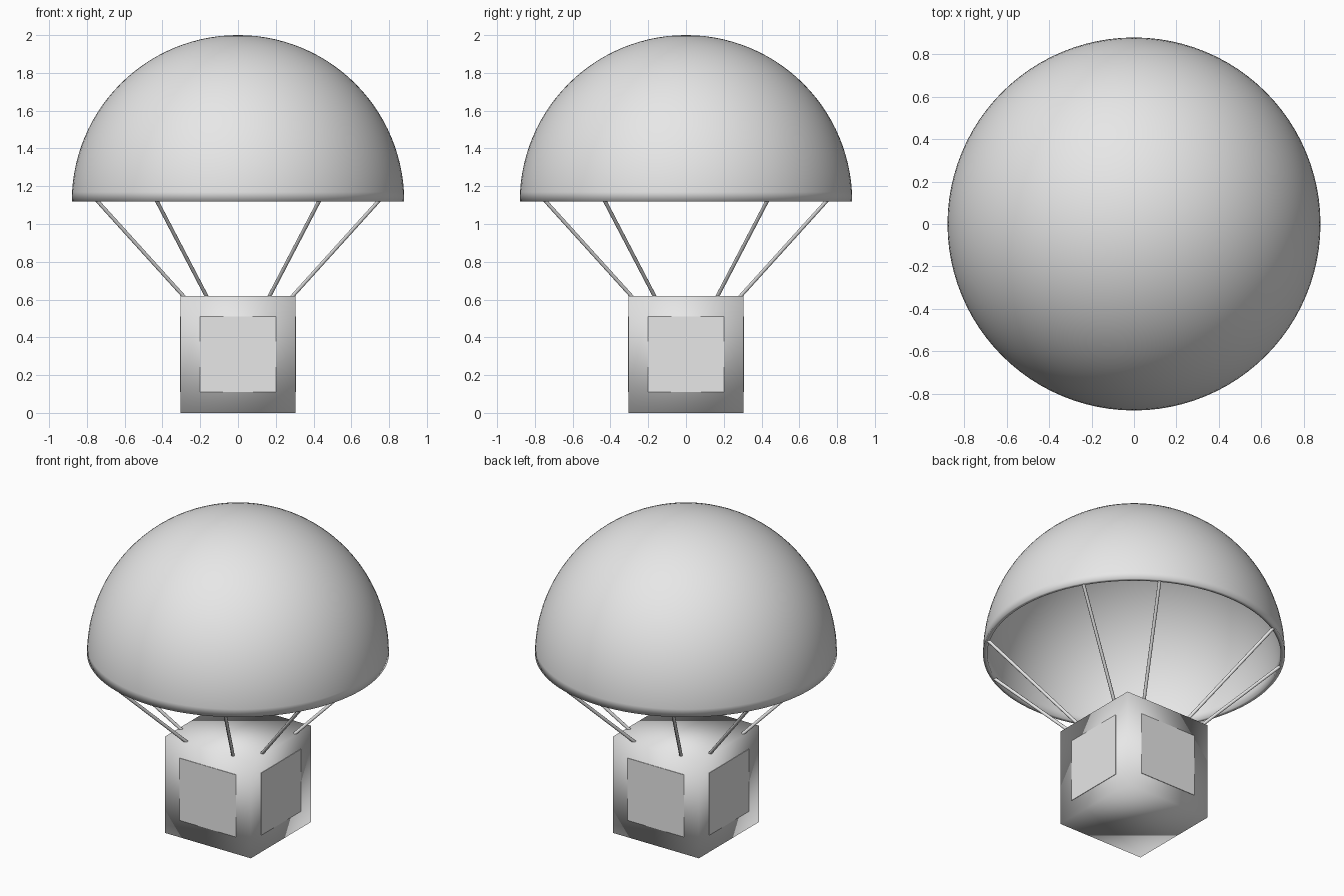
import bpy
import bmesh
from math import cos, sin, pi, radians
from mathutils import Matrix, Vector

cube = bpy.data.objects.get("Cube")
if cube:
    bpy.data.objects.remove(cube, do_unlink=True)

GREY = (0.8, 0.8, 0.8, 1.0)
grey = bpy.data.materials.new("light_grey")
grey.use_nodes = True
grey.diffuse_color = GREY
grey.node_tree.nodes["Principled BSDF"].inputs["Base Color"].default_value = GREY

RIM_Z = 1.12        # height of the canopy opening
RADIUS = 0.88       # outer canopy radius
THICK = 0.025       # canopy wall
HALF = 0.305        # half width of the crate
TOP = 0.62          # crate height


def finish(bm, name, smooth=False):
    """Turn a bmesh into a named grey object."""
    bmesh.ops.recalc_face_normals(bm, faces=bm.faces)
    for f in bm.faces:
        f.smooth = smooth
    mesh = bpy.data.meshes.new(name)
    bm.to_mesh(mesh)
    bm.free()
    mesh.materials.append(grey)
    obj = bpy.data.objects.new(name, mesh)
    bpy.context.collection.objects.link(obj)
    return obj


def box(name, size, centre, turn=0.0, smooth=False):
    bm = bmesh.new()
    m = Matrix.Rotation(turn, 4, 'Z') @ Matrix.Translation(centre) @ Matrix.Diagonal((*size, 1))
    bmesh.ops.create_cube(bm, size=1, matrix=m)
    return finish(bm, name, smooth)


def rod(name, a, b, radius):
    bm = bmesh.new()
    d = b - a
    m = Matrix.Translation((a + b) / 2) @ d.to_track_quat('Z', 'Y').to_matrix().to_4x4()
    bmesh.ops.create_cone(bm, cap_ends=True, segments=10, radius1=radius,
                          radius2=radius, depth=d.length, matrix=m)
    obj = finish(bm, name, True)
    for f in obj.data.polygons:
        f.use_smooth = len(f.vertices) == 4
    return obj


# Canopy: outer arc, rim and inner arc spun into a hollow hemisphere
def arc(r, steps=28):
    return [Vector((r * sin(pi / 2 * i / steps), 0, RIM_Z + r * cos(pi / 2 * i / steps)))
            for i in range(steps + 1)]


bm = bmesh.new()
profile = arc(RADIUS) + arc(RADIUS - THICK)[::-1]
verts = [bm.verts.new(p) for p in profile]
edges = [bm.edges.new(pair) for pair in zip(verts, verts[1:])]
bmesh.ops.spin(bm, geom=verts + edges, cent=(0, 0, 0), axis=(0, 0, 1),
               angle=2 * pi, steps=96, use_duplicate=False)
bmesh.ops.remove_doubles(bm, verts=bm.verts, dist=0.0005)
finish(bm, "canopy", True)

# Crate with soft shading
box("crate", (2 * HALF, 2 * HALF, TOP), (0, 0, TOP / 2), smooth=True)

# Thin square panel on each side of the crate
for i, side in enumerate(("front", "left", "back", "right")):
    box(side + "_panel", (0.4, 0.006, 0.4), (0, -HALF, TOP / 2), i * pi / 2)

# Suspension lines, a pair near each corner of the crate
for i in range(4):
    for j, offset in enumerate((30, 60)):
        a = radians(90 * i + offset)
        out = Vector((cos(a), sin(a), 0))
        rod(f"rope_{2 * i + j + 1}", out * 0.33 + Vector((0, 0, TOP - 0.005)),
            out * 0.863 + Vector((0, 0, RIM_Z + 0.005)), 0.01)
